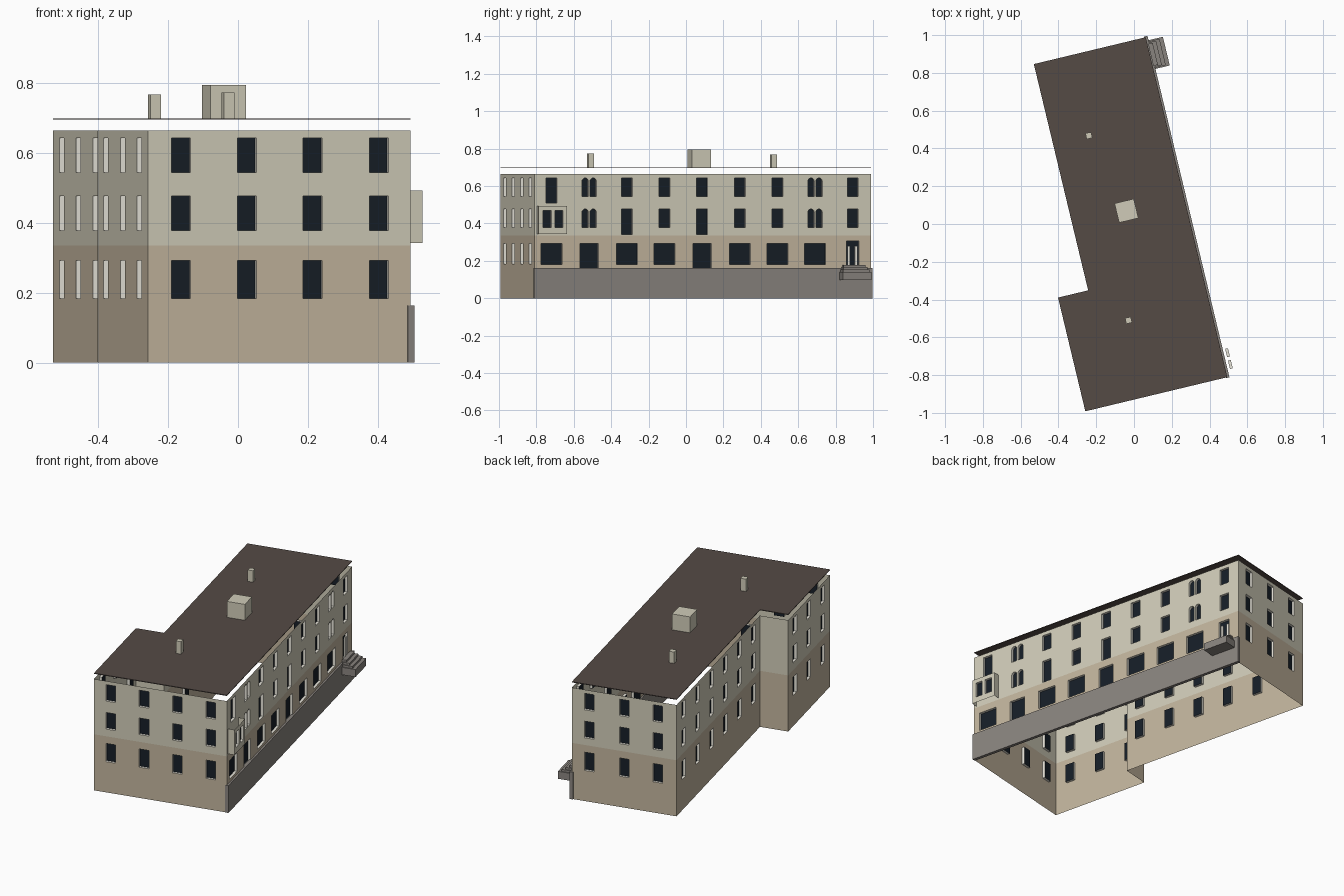
import bpy, bmesh, math
from mathutils import Vector

if "Cube" in bpy.data.objects:
    bpy.data.objects.remove(bpy.data.objects["Cube"])

TURN = math.radians(13.5)          # whole building is turned about z
H, SPLIT = 0.665, 0.335
DEPTH = 0.015                      # window reveal depth


def material(name, rgb):
    m = bpy.data.materials.new(name)
    m.diffuse_color = (*rgb, 1)
    m.use_nodes = True
    m.node_tree.nodes["Principled BSDF"].inputs["Base Color"].default_value = m.diffuse_color
    return m


UPPER = material("upper_plaster", (0.63, 0.60, 0.48))
LOWER = material("lower_plaster", (0.54, 0.46, 0.34))
WHITE = material("reveal_white", (0.80, 0.78, 0.70))
GLASS = material("dark_glass", (0.008, 0.013, 0.02))
ROOF = material("roof_brown", (0.09, 0.07, 0.06))
STONE = material("grey_stone", (0.25, 0.23, 0.21))


def make_object(name, bm, mats):
    me = bpy.data.meshes.new(name)
    bm.to_mesh(me)
    bm.free()
    for m in mats:
        me.materials.append(m)
    ob = bpy.data.objects.new(name, me)
    ob.rotation_euler.z = TURN
    bpy.context.collection.objects.link(ob)
    return ob


def box(name, p0, p1, q0, q1, z0, z1, mat):
    bm = bmesh.new()
    bmesh.ops.create_cube(bm, size=1)
    for v in bm.verts:
        v.co = ((p0 + p1) / 2 + v.co.x * (p1 - p0),
                (q0 + q1) / 2 + v.co.y * (q1 - q0),
                (z0 + z1) / 2 + v.co.z * (z1 - z0))
    return make_object(name, bm, [mat])


def rect(c, w, z0, z1):
    return [(c - w / 2, z0), (c + w / 2, z0), (c + w / 2, z1), (c - w / 2, z1)]


def arch(c, w, z0, z1):
    r = w / 2
    top = [(c + r * math.cos(a), z1 - r + r * math.sin(a))
           for a in (i * math.pi / 8 for i in range(9))]
    return [(c - r, z0), (c + r, z0)] + top


def wall(name, a, b, openings, bands=((0, SPLIT, LOWER), (SPLIT, H, UPPER)), depth=DEPTH):
    """Thin wall from a to b with pierced openings, reveals and recessed panes."""
    a, b = Vector((*a, 0)), Vector((*b, 0))
    d = (b - a).normalized()
    n = Vector((d.y, -d.x, 0))
    length = (b - a).length

    def pos(s, z, off=0):
        return a + d * s - n * off + Vector((0, 0, z))

    for i, (z0, z1, mat) in enumerate(bands):
        bm = bmesh.new()
        loops = [rect(length / 2, length, z0, z1)]
        loops += [o for o in openings if z0 < o[0][1] < z1]
        for lp in loops:
            vs = [bm.verts.new(pos(s, z)) for s, z in lp]
            for k in range(len(vs)):
                bm.edges.new((vs[k - 1], vs[k]))
        bmesh.ops.triangle_fill(bm, use_beauty=True, edges=bm.edges[:], normal=n)
        bm.normal_update()
        for f in bm.faces:
            if f.normal.dot(n) < 0:
                f.normal_flip()
        make_object(f"{name}_wall_{i}", bm, [mat])
    if openings:
        bm = bmesh.new()
        for o in openings:
            front = [bm.verts.new(pos(s, z)) for s, z in o]
            back = [bm.verts.new(pos(s, z, depth)) for s, z in o]
            for k in range(len(o)):
                bm.faces.new((front[k - 1], back[k - 1], back[k], front[k]))
            bm.faces.new(back).material_index = 1
        make_object(f"{name}_windows", bm, [WHITE, GLASS])


ROWS = ((0.183, 0.292), (0.378, 0.477), (0.545, 0.643))


def grid(centres, w=0.056):
    return [rect(c, w, z0, z1) for c in centres for z0, z1 in ROWS]


# Footprint, counter-clockwise
FOOT = [(-0.482, -0.904), (0.291, -0.904), (0.291, 0.947),
        (-0.318, 0.947), (-0.318, -0.285), (-0.482, -0.285)]

# Street facade openings: nine bays
street = []
for i in range(9):
    c = 0.095 + 0.207 * i
    if i in (1, 7):                                   # paired arched windows
        for z0, z1 in ROWS[1:]:
            street += [arch(c - 0.022, 0.035, z0, z1), arch(c + 0.022, 0.035, z0, z1)]
    else:
        street.append(rect(c, 0.06, 0.51 if i == 0 else 0.545, 0.643))
        if i:
            street.append(rect(c, 0.06, 0.34 if i in (2, 4) else 0.378, 0.477))
    if i == 8:                                        # entrance
        street.append(rect(c, 0.07, 0.165, 0.305))
    elif i in (1, 4):                                 # shop doors
        street.append(rect(c, 0.10, 0.158, 0.292))
    else:                                             # shop windows
        street.append(rect(c, 0.116, 0.18, 0.292))

wall("front", FOOT[0], FOOT[1], grid((0.097, 0.291, 0.485, 0.680)))
wall("street", FOOT[1], FOOT[2], street)
wall("back", FOOT[2], FOOT[3], grid((0.10, 0.304, 0.50)))
wall("court", FOOT[3], FOOT[4], grid([0.107 + 0.206 * i for i in range(6)]))
wall("step", FOOT[4], FOOT[5], [])
wall("wing", FOOT[5], FOOT[0], grid((0.10, 0.306, 0.512)))

# White door posts in the entrance
for k, q in enumerate((0.827, 0.867)):
    box(f"door_post_{k}", 0.278, 0.286, q - 0.007, q + 0.007, 0.165, 0.28, WHITE)

# Projecting bay on the street side, open above and below
BAY = [(0.291, -0.889), (0.330, -0.889), (0.330, -0.733), (0.291, -0.733)]
band = ((0.343, 0.493, UPPER),)
wall("bay_side_a", BAY[0], BAY[1], [], band)
wall("bay_front", BAY[1], BAY[2],
     [rect(0.047, 0.045, 0.378, 0.468), rect(0.111, 0.045, 0.378, 0.468)], band)
wall("bay_side_b", BAY[2], BAY[3], [], band)

# Stone plinth and entrance steps
box("plinth", 0.283, 0.302, -0.907, 0.952, 0, 0.163, STONE)
for k in range(4):
    box(f"entrance_step_{k}", 0.295, 0.380 - 0.02 * k, 0.772 + 0.006 * k, 0.928 - 0.006 * k,
        0.097 if k == 0 else 0.129 + 0.0125 * k, 0.1415 + 0.0125 * k, STONE)

# Floating roof deck with a parapet rim
for name, z, thick, mat in (("parapet", 0.718, 0.023, UPPER), ("roof_deck", 0.700, 0.004, ROOF)):
    bm = bmesh.new()
    face = bm.faces.new([bm.verts.new((p, q, z)) for p, q in FOOT])
    bm.normal_update()
    bmesh.ops.inset_region(bm, faces=[face], thickness=0.013, use_even_offset=True)
    inner = max(bm.faces, key=lambda f: f.calc_area())
    rim = [f for f in bm.faces if f != inner]
    bmesh.ops.delete(bm, geom=[inner] if name == "parapet" else rim, context='FACES')
    ob = make_object(name, bm, [mat])
    mod = ob.modifiers.new("thickness", 'SOLIDIFY')
    mod.thickness, mod.offset = thick, -1

# Roof house and chimneys, placed by world position
for name, x, y, size, top in (("roof_house", -0.04, 0.07, 0.105, 0.795),
                              ("chimney_rear", -0.239, 0.468, 0.031, 0.768),
                              ("chimney_front", -0.029, -0.51, 0.031, 0.774)):
    p = x * math.cos(TURN) + y * math.sin(TURN)
    q = -x * math.sin(TURN) + y * math.cos(TURN)
    r = size / 2
    box(name, p - r, p + r, q - r, q + r, 0.699, top, UPPER)
